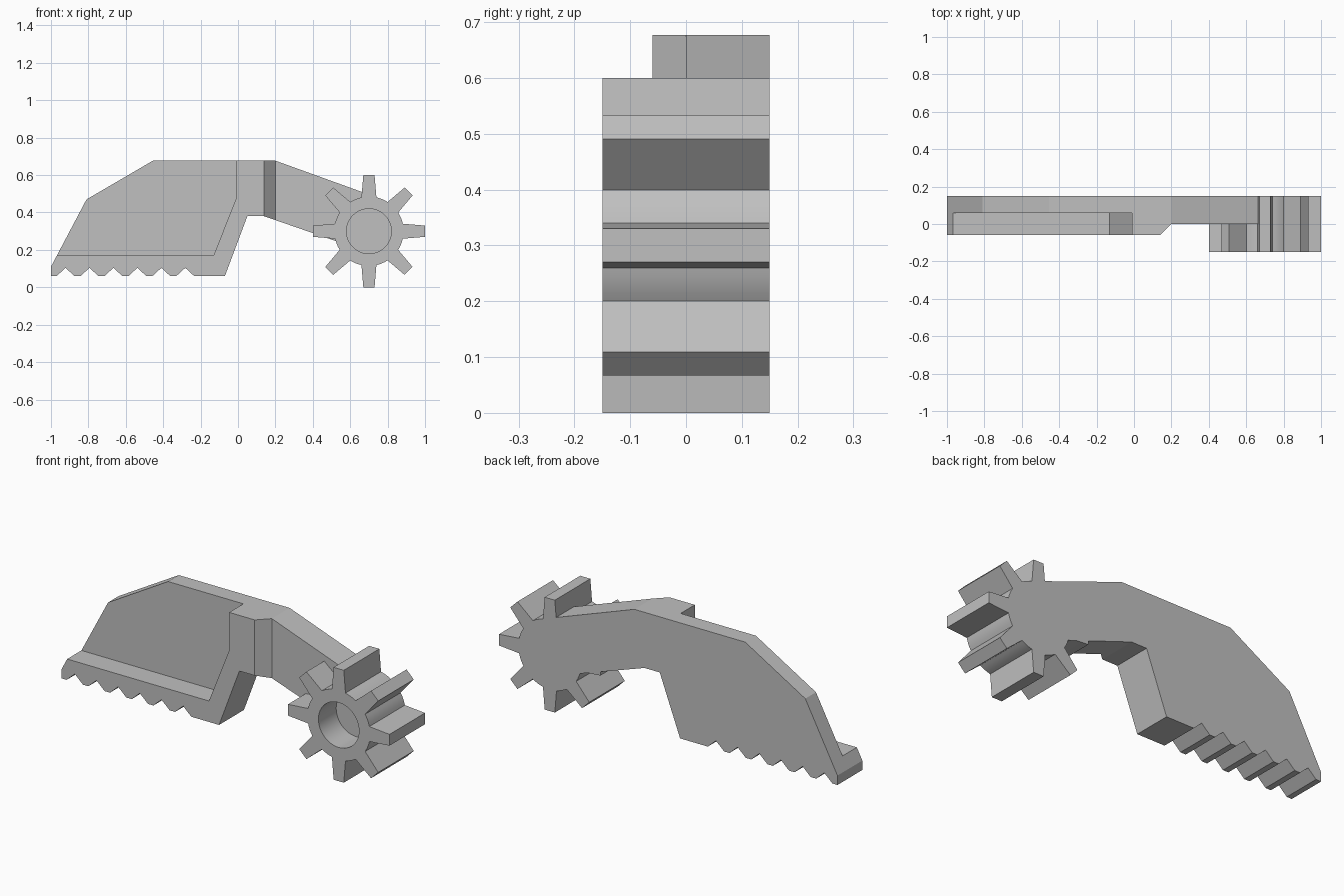
import bpy, bmesh, math
from mathutils import Vector

cube = bpy.data.objects.get("Cube")
if cube:
    bpy.data.objects.remove(cube, do_unlink=True)

grey = bpy.data.materials.new("plain grey")
grey.use_nodes = True
colour = (0.53, 0.53, 0.53, 1)
grey.diffuse_color = colour
grey.node_tree.nodes["Principled BSDF"].inputs["Base Color"].default_value = colour


def prism(name, outline, start, depth):
    """Extrude a closed outline of 3D points along a depth vector."""
    bm = bmesh.new()
    base = bm.faces.new([bm.verts.new(Vector(p) + Vector(start)) for p in outline])
    grown = bmesh.ops.extrude_face_region(bm, geom=[base])["geom"]
    verts = [g for g in grown if isinstance(g, bmesh.types.BMVert)]
    bmesh.ops.translate(bm, verts=verts, vec=depth)
    bmesh.ops.recalc_face_normals(bm, faces=bm.faces)
    mesh = bpy.data.meshes.new(name)
    bm.to_mesh(mesh)
    bm.free()
    mesh.materials.append(grey)
    obj = bpy.data.objects.new(name, mesh)
    bpy.context.collection.objects.link(obj)
    return obj


def slab(name, outline, y0, y1):
    """Extrude an (x, z) outline from y0 to y1."""
    return prism(name, [(x, 0, z) for x, z in outline], (0, y0, 0), (0, y1 - y0, 0))


def combine(target, tool, operation):
    """Apply a boolean and discard the tool."""
    tool.hide_render = True
    mod = target.modifiers.new("combine", 'BOOLEAN')
    mod.operation, mod.solver, mod.object = operation, 'EXACT', tool
    bpy.context.view_layer.objects.active = target
    bpy.ops.object.modifier_apply(modifier=mod.name)
    bpy.data.objects.remove(tool, do_unlink=True)


# Body silhouette: serrated jaw, angled back, neck and arm
serration = []
for i in range(6):
    x = -0.97 + i * 0.128
    serration += [(x, 0.06), (x + 0.048, 0.104), (x + 0.096, 0.06)]
outline = [(-1, 0.06)] + serration + [
    (-0.07, 0.06), (0.05, 0.38), (0.14, 0.38), (0.55, 0.238), (0.7, 0.3),
    (0.69, 0.5), (0.2, 0.677), (-0.455, 0.677), (-0.81, 0.47), (-1, 0.11)]
body = slab("jaw_and_arm", outline, -0.06, 0.15)

# Recess in the front of the jaw
combine(body, slab("recess_cutter", [
    (-1.2, 0.172), (-0.13, 0.172), (-0.01, 0.475), (-0.01, 0.8), (-1.2, 0.8)],
    -0.2, 0.06), 'DIFFERENCE')

# Thin the arm behind a chamfered neck
combine(body, prism("arm_cutter", [
    (0.04, -0.16, 0), (0.14, -0.06, 0), (0.2, 0, 0), (1, 0, 0), (1, -0.16, 0)],
    (0, 0, 0), (0, 0, 1)), 'DIFFERENCE')

# Gear with eight tapered teeth and a round root
centre = Vector((0.7, 0.3))
points = []
for i in range(8):
    turn = i * math.tau / 8
    root = math.hypot(0.181, 0.04)
    flank = math.atan2(0.04, 0.181)
    tooth = [Vector(p) for p in ((0.181, -0.04), (0.3, -0.03), (0.3, 0.03), (0.181, 0.04))]
    for k in range(1, 4):
        a = flank + (math.tau / 8 - 2 * flank) * k / 4
        tooth.append(Vector((root * math.cos(a), root * math.sin(a))))
    c, s = math.cos(turn), math.sin(turn)
    points += [centre + Vector((p.x * c - p.y * s, p.x * s + p.y * c)) for p in tooth]
combine(body, slab("gear", points, -0.15, 0.15), 'UNION')

# Blind bore in the front of the gear
ring = [centre + 0.12 * Vector((math.cos(i * math.tau / 48), math.sin(i * math.tau / 48)))
        for i in range(48)]
combine(body, slab("bore_cutter", ring, -0.2, 0), 'DIFFERENCE')

# Smooth the round walls and keep the corners sharp
body.name = "jaw_arm_and_gear"
bpy.ops.object.select_all(action='DESELECT')
body.select_set(True)
bpy.context.view_layer.objects.active = body
bpy.ops.object.shade_smooth_by_angle(angle=math.radians(15))
